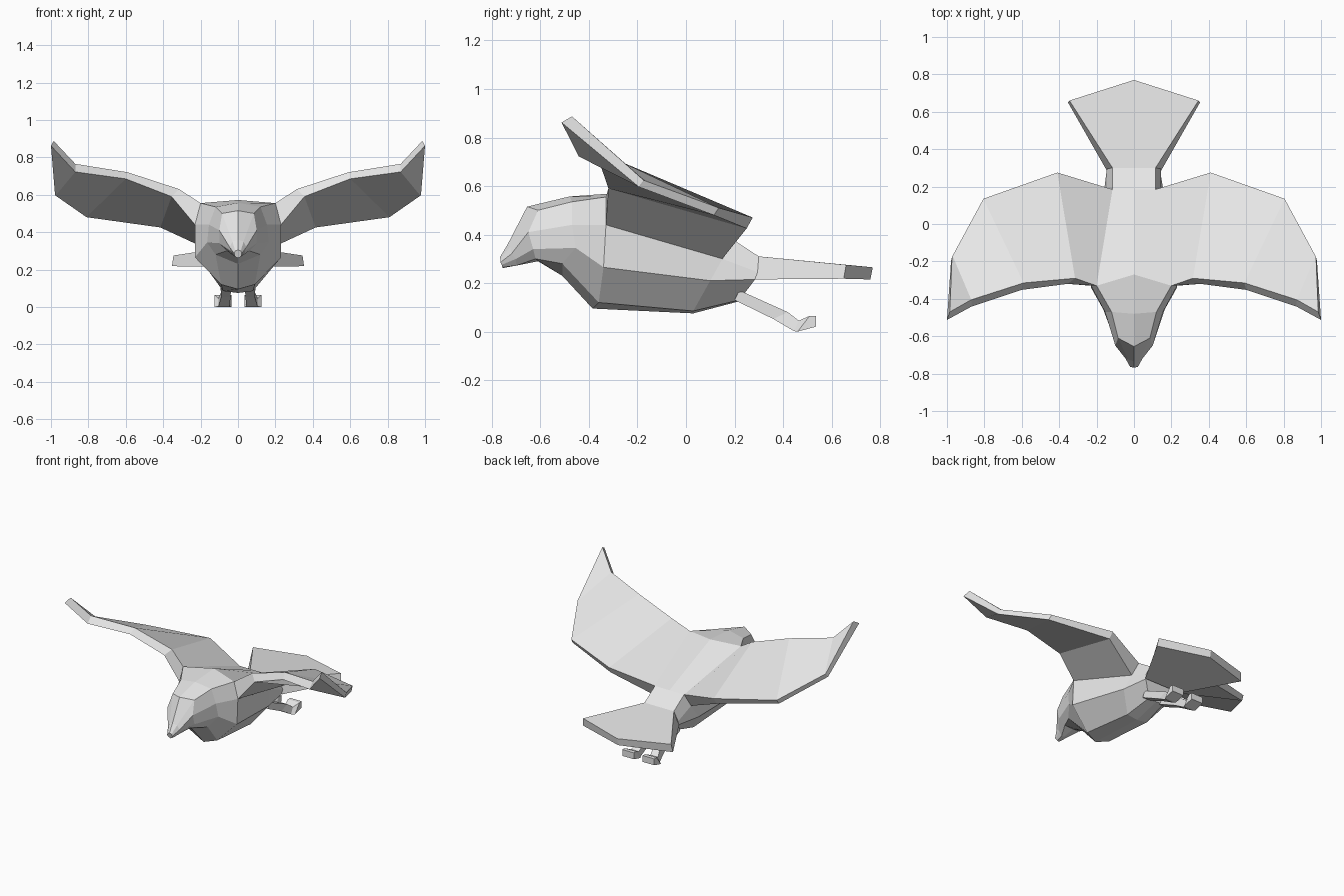
import bpy, bmesh

grey = bpy.data.materials.new("plain_grey")
grey.diffuse_color = (0.8, 0.8, 0.8, 1)


def loft(name, rings, cap_start=True, mirror=False):
    """Join closed rings of points into a flat-shaded skin."""
    bm = bmesh.new()
    loops = [[bm.verts.new(p) for p in ring] for ring in rings]
    n = len(loops[0])
    for a, b in zip(loops, loops[1:]):
        for i in range(n):
            j = (i + 1) % n
            bm.faces.new((a[i], a[j], b[j], b[i]))
    if cap_start:
        bm.faces.new(loops[0])
    bm.faces.new(loops[-1])
    bmesh.ops.recalc_face_normals(bm, faces=bm.faces)
    mesh = bpy.data.meshes.new(name)
    bm.to_mesh(mesh)
    bm.free()
    mesh.materials.append(grey)
    obj = bpy.data.objects.new(name, mesh)
    bpy.context.collection.objects.link(obj)
    if mirror:
        mod = obj.modifiers.new("mirror", 'MIRROR')
        mod.use_mirror_merge = False
    return obj


def full_ring(half):
    """Complete a right-hand half ring (top centre to bottom centre)."""
    return half + [(-x, y, z) for x, y, z in reversed(half[1:-1])]


# body: beak, brow, head, neck, shoulders, belly, rump
body = [
    [(0, -.768, .305), (.015, -.765, .30), (.02, -.765, .285),
     (.02, -.76, .275), (.01, -.755, .265), (0, -.755, .262)],
    [(0, -.735, .36), (.03, -.725, .35), (.045, -.72, .32),
     (.04, -.70, .30), (.02, -.70, .272), (0, -.70, .272)],
    [(0, -.655, .515), (.085, -.61, .50), (.10, -.65, .41),
     (.10, -.63, .34), (.06, -.62, .30), (0, -.61, .29)],
    [(0, -.48, .557), (.12, -.47, .535), (.155, -.47, .44),
     (.165, -.455, .345), (.12, -.51, .28), (0, -.51, .23)],
    [(0, -.27, .572), (.20, -.33, .555), (.23, -.33, .44),
     (.23, -.34, .265), (.09, -.36, .12), (0, -.385, .095)],
    [(0, .185, .385), (.115, .185, .385), (.145, .15, .30),
     (.17, .10, .21), (.08, .03, .085), (0, .03, .075)],
    [(0, .30, .31), (.115, .30, .31), (.145, .295, .245),
     (.14, .285, .215), (.06, .22, .13), (0, .22, .125)],
]
loft("body", [full_ring(r) for r in body])

# wings: each station is upper front, lower front, lower back, upper back
wing = [
    [(.20, -.33, .555), (.23, -.33, .44), (.145, .15, .30), (.115, .185, .385)],
    [(.315, -.29, .63), (.355, -.32, .59), (.415, .25, .425), (.41, .275, .47)],
    [(.59, -.315, .72), (.60, -.352, .685), (.81, .115, .48), (.805, .135, .51)],
    [(.87, -.405, .765), (.87, -.442, .722), (.975, -.19, .595), (.97, -.17, .622)],
]
tip = [(.985, -.47, .887), (1.0, -.513, .862), (.975, -.19, .595), (.97, -.17, .622)]
tip[2:] = [(.978, -.195, .597), (.973, -.175, .624)]
loft("wings", wing + [tip], cap_start=False, mirror=True)

# tail fan: upper outline above lower outline
upper = [(-.115, .30, .31), (.115, .30, .31), (.345, .66, .275), (0, .77, .265), (-.345, .66, .275)]
lower = [(-.145, .285, .215), (.145, .285, .215), (.353, .65, .218), (0, .76, .215), (-.353, .65, .218)]
loft("tail", [upper, lower])


# legs: square sections running from the rump to the toes
def section(x, w, top, bottom):
    return [(x - w, *top), (x + w, *top), (x + w, *bottom), (x - w, *bottom)]


loft("legs", [
    section(.065, .03, (.22, .17), (.20, .13)),
    section(.065, .025, (.42, .08), (.36, .052)),
    section(.075, .03, (.465, .045), (.445, .002)),
    section(.08, .045, (.51, .065), (.46, .0)),
    section(.08, .045, (.535, .065), (.535, .02)),
], mirror=True)
